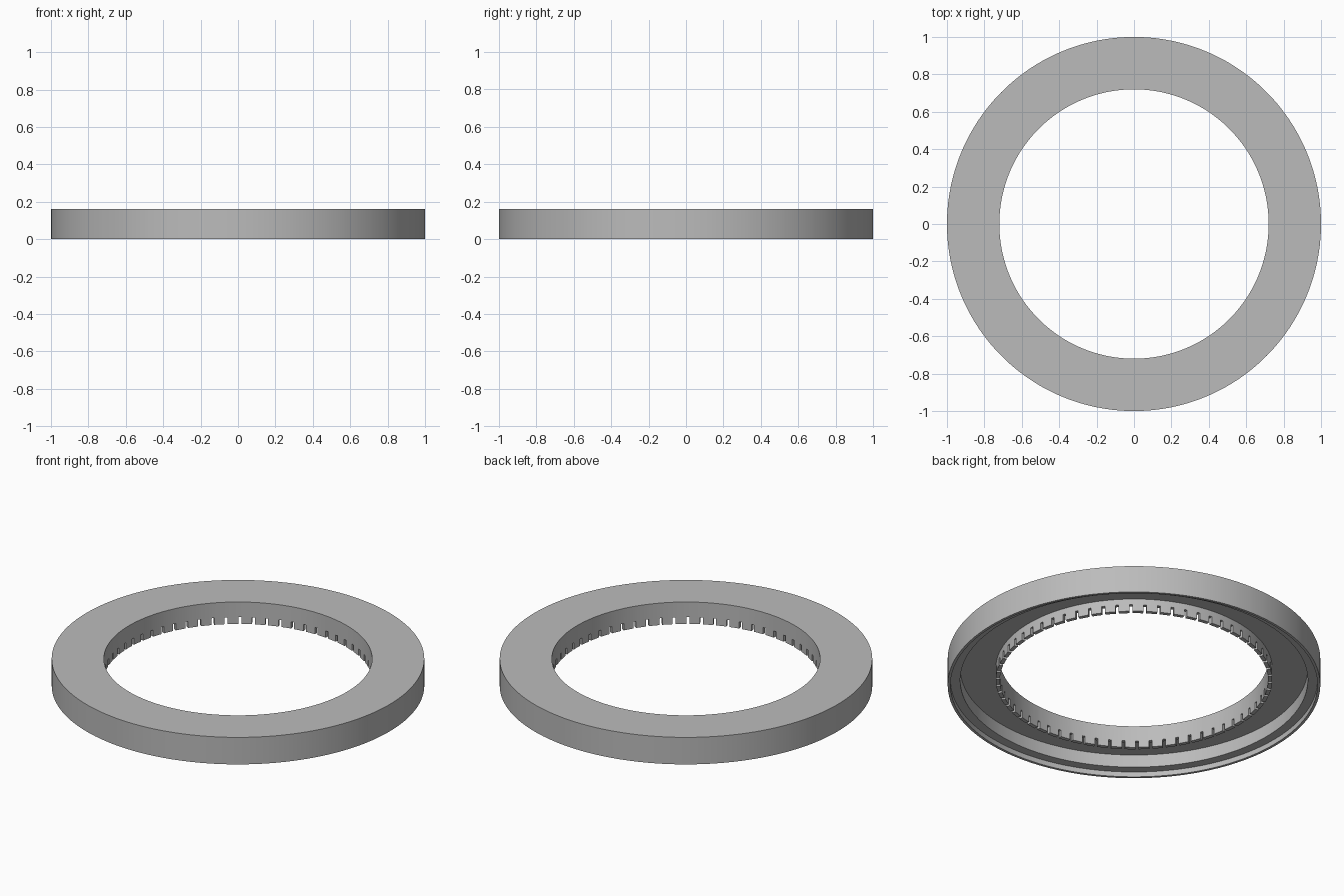
import bpy
import bmesh
from math import cos, sin, radians, pi

default = bpy.data.objects.get("Cube")
if default:
    bpy.data.objects.remove(default, do_unlink=True)

# Single grey plastic
grey = bpy.data.materials.new("grey")
grey.use_nodes = True
colour = (0.5, 0.5, 0.5, 1)
grey.diffuse_color = colour
grey.node_tree.nodes["Principled BSDF"].inputs["Base Color"].default_value = colour

SLOTS = 62
PITCH = 2 * pi / SLOTS
SLOT_ANGLE = radians(1.3)
PHASE = radians(2.3)
SLOT_TOP, LIP_BOTTOM = 0.07, 0.03

# Cross-section (radius, height): stepped rim, recessed underside, inner lip
profile = [(0.72, 0.16), (1.0, 0.16), (1.0, 0.0), (0.985, 0.0),
           (0.985, 0.03), (0.933, 0.03), (0.933, 0.105),
           (0.742, 0.105), (0.742, SLOT_TOP), (0.72, SLOT_TOP)]

# Each pitch holds one slot step and two tooth steps
angles = []
for i in range(SLOTS):
    start = PHASE + i * PITCH - SLOT_ANGLE / 2
    angles += [start, start + SLOT_ANGLE, start + (PITCH + SLOT_ANGLE) / 2]

bm = bmesh.new()
rings = [[bm.verts.new((r * cos(a), r * sin(a), z)) for r, z in profile]
         for a in angles]
tooth_bases = []
count = len(profile)
for i, ring in enumerate(rings):
    following = rings[(i + 1) % len(rings)]
    for j in range(count):
        k = (j + 1) % count
        face = bm.faces.new((ring[j], ring[k], following[k], following[j]))
        if j == count - 2 and i % 3:
            tooth_bases.append(face)

# Teeth hanging from the inner lip
result = bmesh.ops.extrude_face_region(bm, geom=tooth_bases)
bmesh.ops.translate(bm, vec=(0, 0, LIP_BOTTOM - SLOT_TOP),
                    verts=[g for g in result["geom"] if isinstance(g, bmesh.types.BMVert)])
leftover = [f for f in tooth_bases if f.is_valid]
if leftover:
    bmesh.ops.delete(bm, geom=leftover, context="FACES_ONLY")
bmesh.ops.recalc_face_normals(bm, faces=bm.faces)

mesh = bpy.data.meshes.new("slotted_ring")
bm.to_mesh(mesh)
bm.free()
mesh.materials.append(grey)
ring_object = bpy.data.objects.new("slotted_ring", mesh)
bpy.context.collection.objects.link(ring_object)

bpy.ops.object.select_all(action="DESELECT")
ring_object.select_set(True)
bpy.context.view_layer.objects.active = ring_object
bpy.ops.object.shade_smooth_by_angle(angle=radians(30))
